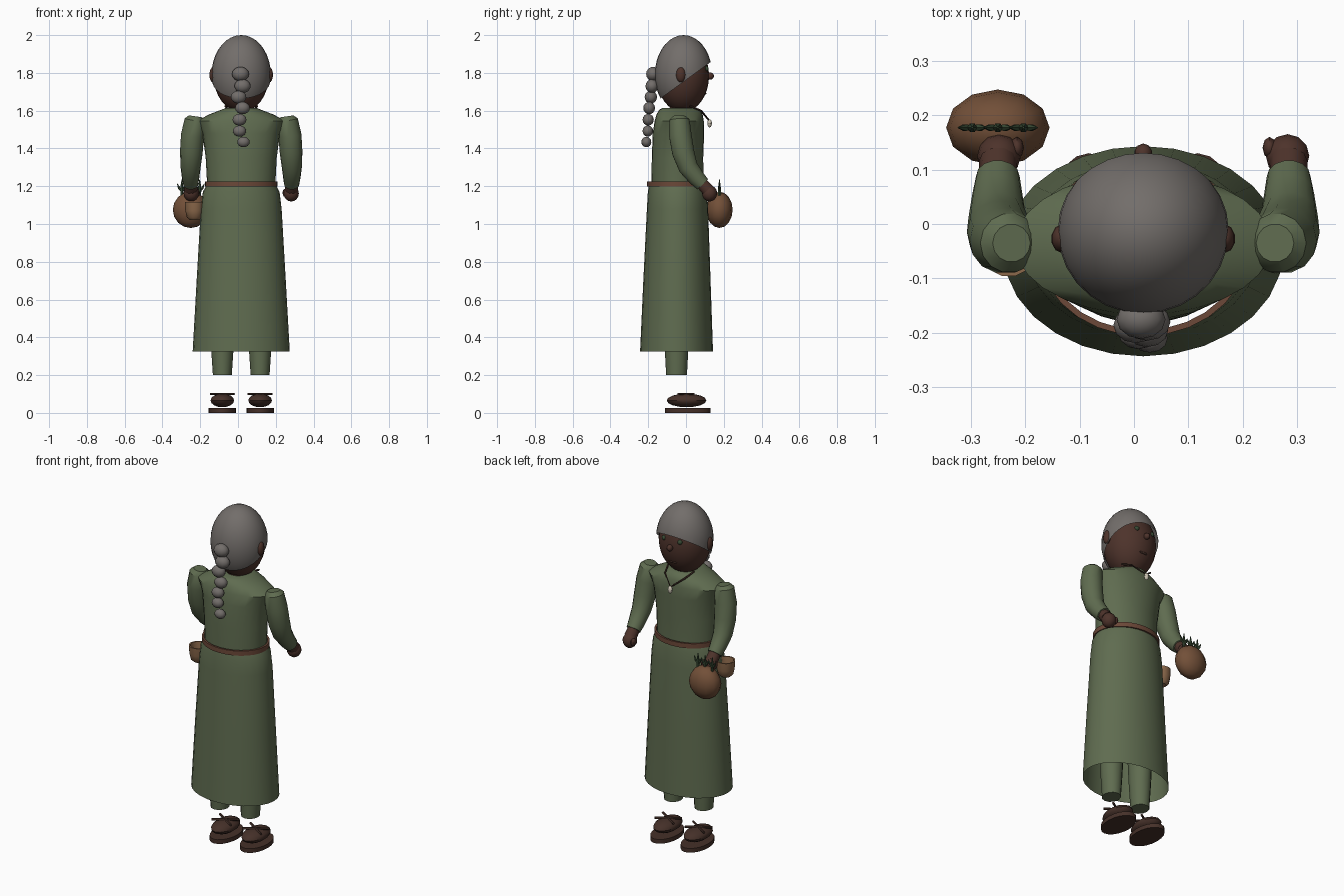
import bpy, bmesh
from math import sin, cos, pi
from mathutils import Vector, Matrix

if "Cube" in bpy.data.objects:
    bpy.data.objects.remove(bpy.data.objects["Cube"])

CX = 0.017   # body axis
CY = -0.045


def mat(name, r, g, b):
    m = bpy.data.materials.new(name)
    m.diffuse_color = (r, g, b, 1)
    m.use_nodes = True
    m.node_tree.nodes["Principled BSDF"].inputs["Base Color"].default_value = m.diffuse_color
    return m


GREEN = mat("cloth_green", .115, .15, .08)
SKIN = mat("skin", .075, .033, .024)
GREY = mat("hair_grey", .17, .155, .145)
LEATHER = mat("leather", .15, .065, .04)
DARK = mat("dark_leather", .06, .03, .022)
GOURD = mat("gourd_brown", .17, .08, .04)
WOOD = mat("wood", .26, .14, .07)
HERB = mat("herb_green", .04, .07, .035)
PEARL = mat("pearl", .6, .55, .45)


def finish(bm, name, m, angle=40):
    bmesh.ops.recalc_face_normals(bm, faces=bm.faces)
    me = bpy.data.meshes.new(name)
    bm.to_mesh(me)
    bm.free()
    ob = bpy.data.objects.new(name, me)
    bpy.context.collection.objects.link(ob)
    me.materials.append(m)
    bpy.ops.object.select_all(action='DESELECT')
    ob.select_set(True)
    bpy.context.view_layer.objects.active = ob
    bpy.ops.object.shade_smooth_by_angle(angle=angle * pi / 180)
    return ob


def ball(name, m, c, r, seg=16, rings=10, cut=None):
    """Ellipsoid, optionally cut: cut = (point, normal) keeps the normal side."""
    bm = bmesh.new()
    bmesh.ops.create_uvsphere(bm, u_segments=seg, v_segments=rings, radius=1)
    bmesh.ops.transform(bm, verts=bm.verts, matrix=Matrix.Translation(c) @ Matrix.Diagonal((*r, 1)))
    if cut:
        bmesh.ops.bisect_plane(bm, geom=bm.verts[:] + bm.edges[:] + bm.faces[:],
                               plane_co=cut[0], plane_no=cut[1], clear_inner=True)
    return finish(bm, name, m)


def bridge(bm, loops, caps):
    for a, b in zip(loops, loops[1:]):
        for i in range(len(a)):
            j = (i + 1) % len(a)
            bm.faces.new((a[i], a[j], b[j], b[i]))
    if caps:
        bm.faces.new(loops[0])
        bm.faces.new(loops[-1])


def loft(name, m, rings, x=CX, n=28, caps=True):
    """Stack of ellipses given as (z, centre y, radius x, radius y)."""
    bm = bmesh.new()
    loops = [[bm.verts.new((x + rx * cos(2 * pi * i / n), cy + ry * sin(2 * pi * i / n), z))
              for i in range(n)] for z, cy, rx, ry in rings]
    bridge(bm, loops, caps)
    return finish(bm, name, m)


def tube(name, m, pts, n=12):
    """Round tube through (x, y, z, radius) points."""
    bm = bmesh.new()
    P = [Vector(p[:3]) for p in pts]
    loops = []
    for k, p in enumerate(P):
        d = (P[min(k + 1, len(P) - 1)] - P[max(k - 1, 0)]).normalized()
        u = d.cross(Vector((0, 0, 1)) if abs(d.z) < .6 else Vector((0, 1, 0))).normalized()
        if u.x < 0:
            u = -u
        v = d.cross(u)
        loops.append([bm.verts.new(p + pts[k][3] * (u * cos(2 * pi * i / n) + v * sin(2 * pi * i / n)))
                      for i in range(n)])
    bridge(bm, loops, True)
    return finish(bm, name, m)


# head, hair cap and face
ball("head", SKIN, (CX, -.017, 1.785), (.146, .139, .192), 24, 16)
ball("hair_cap", GREY, (CX, -.013, 1.79), (.157, .152, .21), 28, 18,
     cut=((CX, .138, 1.863), (0, -.59, .81)))
ball("nose", SKIN, (CX, .128, 1.783), (.017, .02, .019), 10, 8)
ball("mouth", DARK, (CX, .1, 1.69), (.03, .008, .006), 10, 6)
for s in (-1, 1):
    ball("ear", SKIN, (CX + s * .15, -.027, 1.79), (.019, .026, .04), 10, 8)
    ball("eye", HERB, (CX + s * .052, .106, 1.822), (.014, .014, .014), 10, 8)

# braid of shrinking beads
for i, (x, y, z) in enumerate([(.013, -.175, 1.794), (.024, -.18, 1.73), (.003, -.186, 1.672),
                               (.024, -.195, 1.614), (.008, -.2, 1.552), (.008, -.202, 1.492),
                               (.029, -.21, 1.434)]):
    k = 1 - i * .045
    ball("braid_bead", GREY, (x, y, z), (.045 * k, .036 * k, .038 * k), 12, 8)

# neck and dress
loft("neck", SKIN, [(1.54, -.03, .065, .065), (1.67, -.02, .06, .06)], n=16)
loft("bodice", GREEN, [(1.2, CY, .18, .138), (1.35, CY, .188, .136), (1.48, -.04, .205, .136),
                       (1.545, -.036, .236, .13), (1.58, -.034, .17, .122),
                       (1.605, -.033, .105, .108), (1.615, -.033, .08, .09)])
loft("skirt", GREEN, [(1.21, CY, .182, .15), (1.17, CY, .203, .157), (1.08, CY, .214, .162),
                      (.7, -.048, .236, .178), (.325, -.05, .257, .193)], caps=False)
loft("belt", LEATHER, [(1.198, CY, .182, .15), (1.198, CY, .193, .161), (1.226, CY, .193, .161),
                       (1.226, CY, .182, .15), (1.198, CY, .182, .15)], caps=False)

# necklace
tube("necklace_cord", DARK, [(CX - .085, .02, 1.625, .005), (CX - .065, .08, 1.6, .005),
                             (CX, .122, 1.548, .005), (CX + .065, .08, 1.6, .005),
                             (CX + .085, .02, 1.625, .005)], 6)
ball("pendant", PEARL, (CX, .125, 1.533), (.014, .012, .022), 10, 8)

for s in (-1, 1):
    # arm and hand
    def X(d):
        return CX + s * d
    tube("sleeve", GREEN, [(X(.242), -.035, 1.57, .035), (X(.245), -.035, 1.55, .055),
                           (X(.258), -.03, 1.47, .061), (X(.264), -.015, 1.38, .06),
                           (X(.268), .012, 1.3, .053), (X(.268), .055, 1.245, .046),
                           (X(.267), .088, 1.21, .04)], 14)
    tube("wrist", SKIN, [(X(.267), .075, 1.225, .033), (X(.267), .115, 1.18, .035)], 10)
    ball("hand", SKIN, (X(.265), .125, 1.162), (.04, .04, .043), 12, 8)
    ball("thumb", SKIN, (X(.232), .14, 1.165), (.013, .02, .022), 8, 6)

    # trouser leg, shoe and crossed straps
    lx = X(.1)
    loft("trouser_leg", GREEN, [(.2, -.05, .05, .055), (.35, -.05, .06, .063), (.9, -.05, .085, .085)], lx, 12)
    loft("sole", DARK, [(0, .01, .073, .12), (.025, .01, .073, .12)], lx, 20)
    ball("foot", DARK, (lx, .003, .066), (.064, .105, .036), 14, 8)
    for t in (-1, 1):
        tube("shoe_strap", DARK, [(lx - .063, -.04 * t, .1, .007), (lx, 0, .1, .007),
                                  (lx + .063, .04 * t, .1, .007)], 6)

# gourd with herbs, held in the left-hand side of the front view
ball("gourd", GOURD, (-.25, .177, 1.075), (.095, .07, .096), 12, 8)
for x in (-.297, -.25, -.203):
    tube("herb_stem", HERB, [(x, .177, 1.12, .007), (x, .177, 1.19, .009), (x, .177, 1.235, .002)], 6)
    for t in (-1, 1):
        tube("herb_leaf", HERB, [(x, .177, 1.17, .004), (x + t * .014, .177, 1.19, .007),
                                 (x + t * .026, .177, 1.215, .001)], 6)

# wooden cup at the hip: outer wall, rim, inner wall
loft("cup", WOOD, [(1.022, CY, .026, .026), (1.035, CY, .041, .041), (1.07, CY, .049, .049),
                   (1.117, CY, .052, .052), (1.117, CY, .044, .044), (1.05, CY, .036, .036)], -.23, 14)
